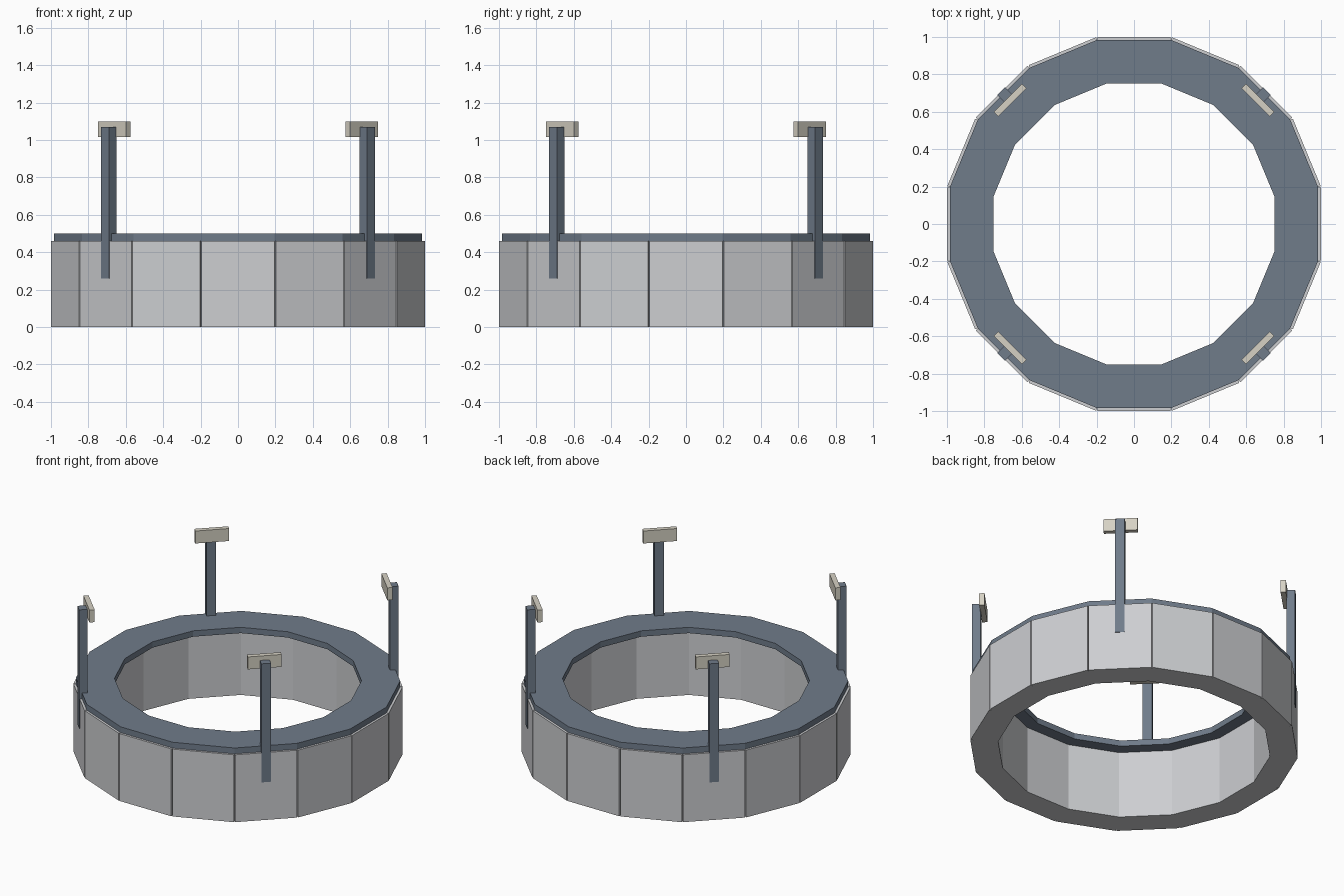
import bpy, bmesh, math
from mathutils import Matrix, Vector

SIDES = 16
STEP = 2 * math.pi / SIDES

cube = bpy.data.objects.get("Cube")
if cube:
    bpy.data.objects.remove(cube, do_unlink=True)


def material(name, rgb):
    m = bpy.data.materials.new(name)
    m.use_nodes = True
    m.diffuse_color = (*rgb, 1)
    m.node_tree.nodes["Principled BSDF"].inputs["Base Color"].default_value = (*rgb, 1)
    return m


slate = material("slate", (0.16, 0.20, 0.255))
grey = material("light grey", (0.61, 0.62, 0.64))
cream = material("cream", (0.67, 0.64, 0.55))


def finish(name, bm, mat):
    bmesh.ops.recalc_face_normals(bm, faces=bm.faces)
    mesh = bpy.data.meshes.new(name)
    bm.to_mesh(mesh)
    bm.free()
    mesh.materials.append(mat)
    obj = bpy.data.objects.new(name, mesh)
    bpy.context.collection.objects.link(obj)
    return obj


def ring(name, inner, outer, z0, z1, mat):
    """Faceted ring; inner and outer are distances to the middle of a facet."""
    bm = bmesh.new()
    loops = []
    for apothem, z in ((inner, z0), (outer, z0), (outer, z1), (inner, z1)):
        r = apothem / math.cos(STEP / 2)
        loops.append([bm.verts.new((r * math.cos((i + 0.5) * STEP),
                                    r * math.sin((i + 0.5) * STEP), z))
                      for i in range(SIDES)])
    for k in range(4):
        a, b = loops[k], loops[(k + 1) % 4]
        for i in range(SIDES):
            j = (i + 1) % SIDES
            bm.faces.new((a[i], a[j], b[j], b[i]))
    return finish(name, bm, mat)


def radial_box(name, angle, r0, r1, width, z0, z1, mat):
    """Box between two radii, turned to face outwards at the angle."""
    bm = bmesh.new()
    size = Vector((r1 - r0, width, z1 - z0))
    centre = Vector(((r0 + r1) / 2, 0, (z0 + z1) / 2))
    bmesh.ops.create_cube(bm, size=1, matrix=Matrix.Rotation(angle, 4, 'Z')
                          @ Matrix.Translation(centre) @ Matrix.Diagonal((*size, 1)))
    return finish(name, bm, mat)


# Ring wall and overhanging cap
ring("ring_wall", 0.83, 0.985, 0, 0.46, grey)
ring("ring_cap", 0.75, 0.985, 0.46, 0.50, slate)

# Outer cladding panels with narrow gaps
for i in range(SIDES):
    radial_box(f"side_panel_{i + 1}", i * STEP, 0.98, 1.0, 0.39, 0, 0.46, grey)

# Four corner posts, each carrying a plate on its inner side
for name, degrees in (("back_left", 45), ("back_right", 135),
                      ("front_right", 225), ("front_left", 315)):
    angle = math.radians(degrees)
    radial_box(name + "_post", angle, 0.95, 1.004, 0.06, 0.26, 1.07, slate)
    radial_box(name + "_plate", angle, 0.92, 0.953, 0.213, 1.015, 1.10, cream)
